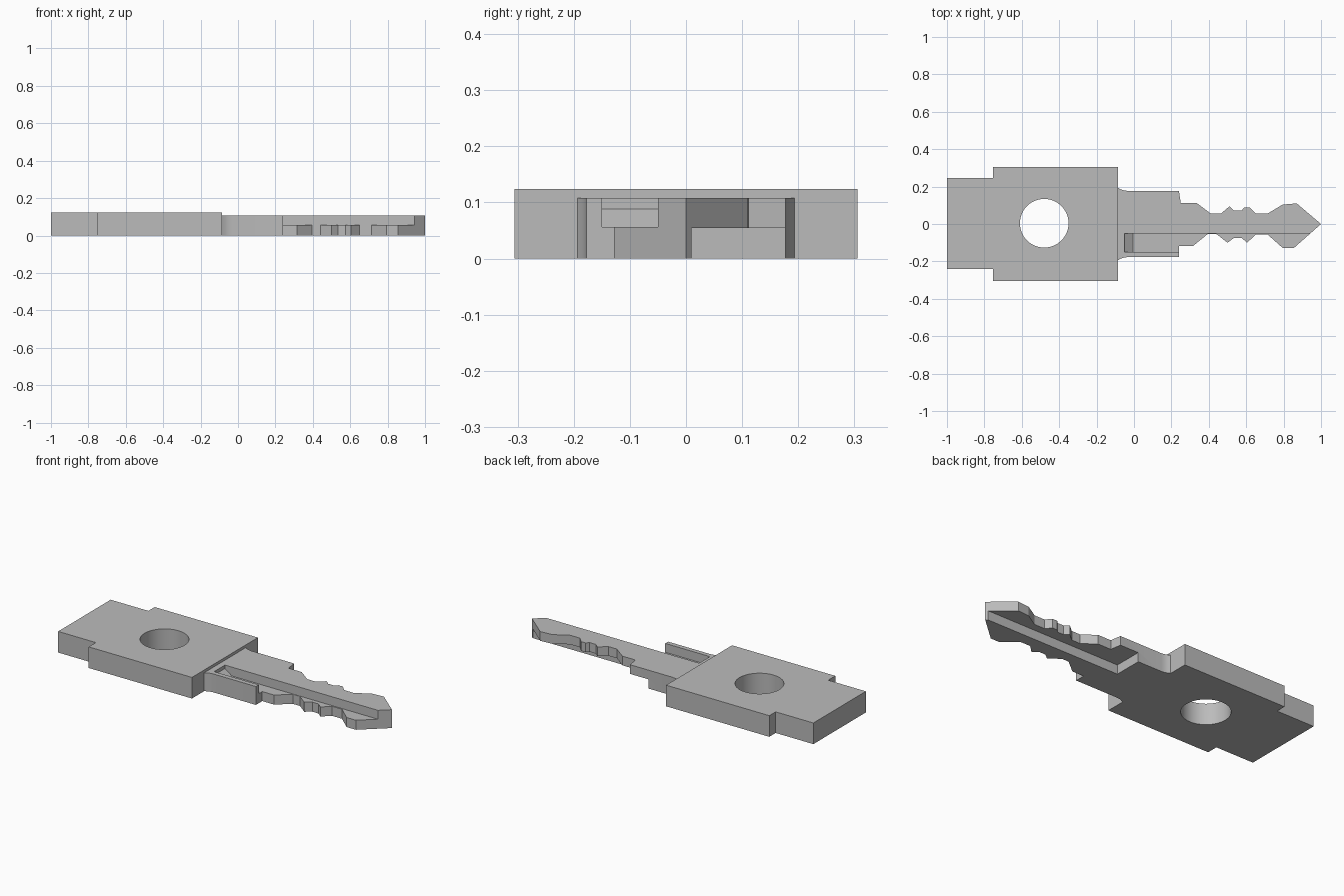
import bpy
import bmesh
from mathutils import Vector

cube = bpy.data.objects.get("Cube")
if cube:
    bpy.data.objects.remove(cube, do_unlink=True)

metal = bpy.data.materials.new("grey_metal")
metal.use_nodes = True
metal.diffuse_color = (0.5, 0.5, 0.5, 1)
metal.node_tree.nodes["Principled BSDF"].inputs["Base Color"].default_value = (0.5, 0.5, 0.5, 1)


def prism(name, outline, low, high, axis="z"):
    """Extrude an outline from low to high along z (xy outline) or y (xz outline)."""
    bm = bmesh.new()
    place = (lambda a, b, h: (a, b, h)) if axis == "z" else (lambda a, b, h: (a, h, b))
    face = bm.faces.new([bm.verts.new(place(a, b, low)) for a, b in outline])
    result = bmesh.ops.extrude_face_region(bm, geom=[face], use_keep_orig=True)
    moved = [v for v in result["geom"] if isinstance(v, bmesh.types.BMVert)]
    bmesh.ops.translate(bm, verts=moved, vec=Vector(place(0, 0, high - low)))
    bmesh.ops.recalc_face_normals(bm, faces=bm.faces)
    mesh = bpy.data.meshes.new(name)
    bm.to_mesh(mesh)
    bm.free()
    mesh.materials.append(metal)
    obj = bpy.data.objects.new(name, mesh)
    bpy.context.collection.objects.link(obj)
    return obj


def cut(target, cutter):
    """Subtract the cutter, apply the result and delete the cutter."""
    cutter.hide_render = True
    mod = target.modifiers.new("cut", "BOOLEAN")
    mod.operation = "DIFFERENCE"
    mod.solver = "EXACT"
    mod.object = cutter
    bpy.context.view_layer.update()
    depsgraph = bpy.context.evaluated_depsgraph_get()
    mesh = bpy.data.meshes.new_from_object(target.evaluated_get(depsgraph))
    target.modifiers.clear()
    target.data = mesh
    bpy.data.objects.remove(cutter, do_unlink=True)


def smooth(obj, angle):
    bpy.ops.object.select_all(action="DESELECT")
    obj.select_set(True)
    bpy.context.view_layer.objects.active = obj
    bpy.ops.object.shade_smooth_by_angle(angle=angle)


# Head: stepped plate with a round hole
neck = -0.085
head = prism("key_head", [
    (-1, -0.24), (-0.755, -0.24), (-0.755, -0.306), (neck, -0.306),
    (neck, 0.306), (-0.755, 0.306), (-0.755, 0.247), (-1, 0.247)], 0, 0.124)
bpy.ops.mesh.primitive_cylinder_add(vertices=64, radius=0.13, depth=1, location=(-0.48, 0.004, 0))
cut(head, bpy.context.object)
smooth(head, 0.5)

# Blade: collar with a small fillet, then the notched bit on both edges
fillet = [(neck, 0.193), (-0.07, 0.185), (-0.055, 0.18), (-0.035, 0.177)]
back_edge = fillet + [
    (0.24, 0.177), (0.25, 0.112), (0.335, 0.112), (0.41, 0.056), (0.465, 0.056),
    (0.51, 0.094), (0.535, 0.072), (0.575, 0.072), (0.59, 0.088), (0.62, 0.088),
    (0.65, 0.056), (0.715, 0.056), (0.795, 0.104), (0.87, 0.11)]
front_edge = [(x, -y) for x, y in fillet] + [
    (0.24, -0.177), (0.24, -0.118), (0.315, -0.118), (0.395, -0.053), (0.44, -0.053),
    (0.5, -0.1), (0.535, -0.074), (0.575, -0.074), (0.605, -0.1), (0.65, -0.057),
    (0.715, -0.057), (0.795, -0.128), (0.855, -0.128)]
blade = prism("key_blade", front_edge + [(1, 0)] + back_edge[::-1], 0, 0.108)

# Upper groove with a ramped end, open toward the tip
cut(blade, prism("upper_groove", [
    (-0.05, 0.3), (-0.05, 0.088), (-0.005, 0.056), (1.2, 0.056), (1.2, 0.3)],
    -0.15, -0.05, "y"))
# Lower step along the back edge
cut(blade, prism("lower_step", [
    (0.12, -0.2), (1.2, -0.2), (1.2, 0.054), (0.12, 0.054)], 0.01, 0.5, "y"))
smooth(blade, 0.3)
